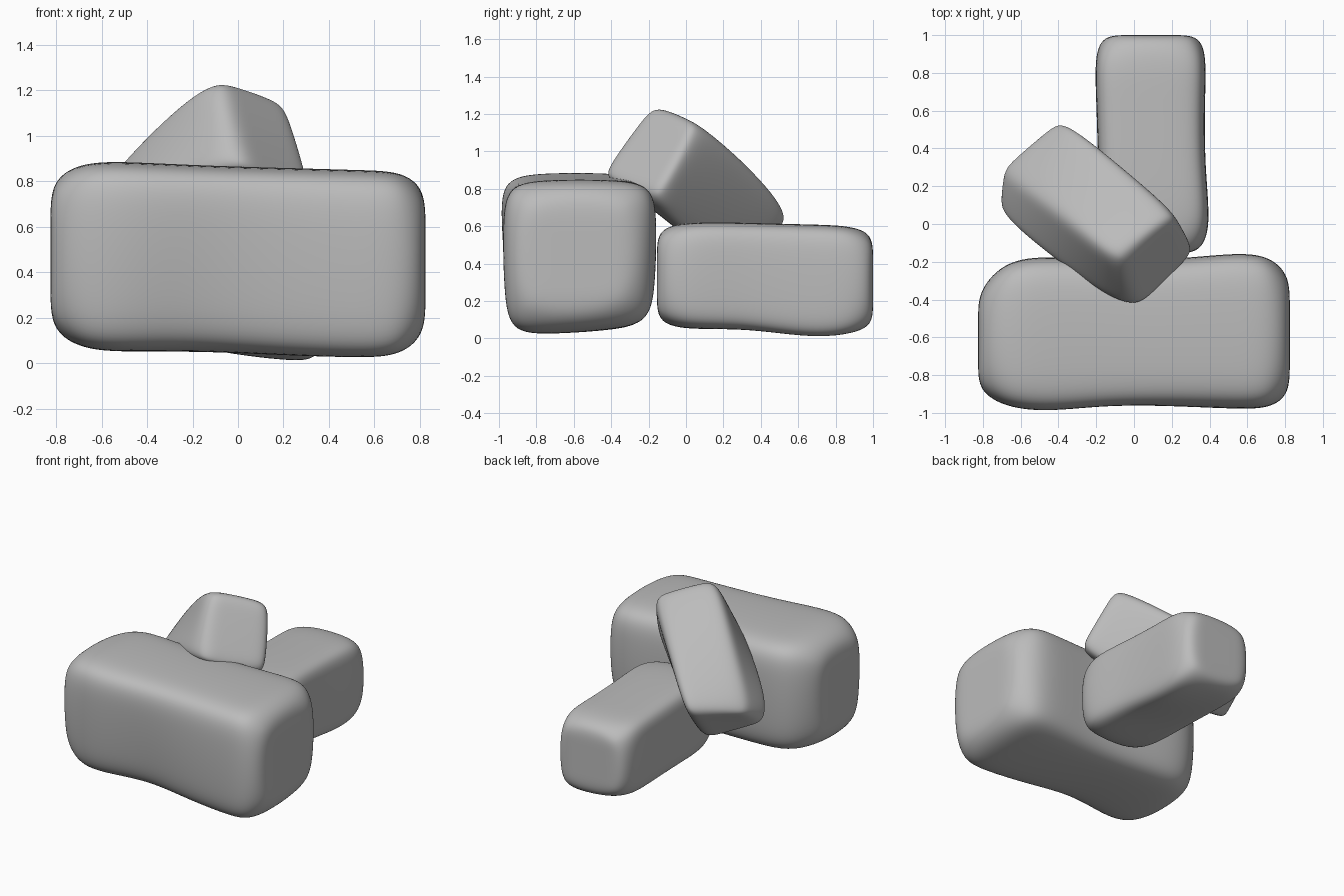
import bpy, bmesh
from mathutils import Vector

cube = bpy.data.objects.get("Cube")
if cube:
    bpy.data.objects.remove(cube, do_unlink=True)

# One plain stone colour
stone = bpy.data.materials.new("stone grey")
stone.use_nodes = True
GREY = (0.5, 0.5, 0.5, 1)
stone.diffuse_color = GREY
stone.node_tree.nodes["Principled BSDF"].inputs["Base Color"].default_value = GREY


def stone_block(name, sections, end_wear, edge_wear, soft=0.27):
    """Loft four-cornered sections into a cage with worn corners, then smooth it."""
    bm = bmesh.new()
    steps = (0, soft, 1 - soft, 1)
    last = len(sections) - 1
    verts = {}

    def vert(i, j, k):
        if (i, j, k) not in verts:
            a, b, c, d = (Vector(p) for p in sections[i])
            u, v = steps[j], steps[k]
            p = a.lerp(b, u).lerp(d.lerp(c, u), v)
            if j in (0, 3) and k in (0, 3):
                p = p.lerp((a + b + c + d) / 4, end_wear if i in (0, last) else edge_wear)
            verts[i, j, k] = bm.verts.new(p)
        return verts[i, j, k]

    def quad(*keys):
        bm.faces.new([vert(*key) for key in keys])

    for a in range(3):
        for b in range(3):
            for i in (0, last):
                quad((i, a, b), (i, a + 1, b), (i, a + 1, b + 1), (i, a, b + 1))
    for i in range(last):
        for a in range(3):
            for s in (0, 3):
                quad((i, a, s), (i, a + 1, s), (i + 1, a + 1, s), (i + 1, a, s))
                quad((i, s, a), (i, s, a + 1), (i + 1, s, a + 1), (i + 1, s, a))
    bmesh.ops.recalc_face_normals(bm, faces=bm.faces)
    mesh = bpy.data.meshes.new(name)
    bm.to_mesh(mesh)
    bm.free()
    mesh.materials.append(stone)
    mesh.shade_smooth()
    obj = bpy.data.objects.new(name, mesh)
    bpy.context.collection.objects.link(obj)
    sub = obj.modifiers.new("rounding", "SUBSURF")
    sub.levels = sub.render_levels = 3


# Large front stone: x, front y (top, bottom), back y, top z, bottom z (front, back)
large = [(-.825, -.90, -.87, -.34, .81, .14, .14),
         (-.68, -.99, -.95, -.18, .89, .04, .07),
         (-.45, -1.02, -.95, -.16, .885, .04, .06),
         (-.15, -.99, -.89, -.18, .87, .05, .05),
         (.20, -.98, -.94, -.18, .86, .02, .05),
         (.55, -.99, -.97, -.14, .85, 0, .06),
         (.72, -.985, -.97, -.16, .845, .01, .07),
         (.825, -.91, -.90, -.26, .77, .11, .14)]
stone_block("large_front_stone",
            [((x, f, t), (x, b, t), (x, b - .02, zb), (x, g, zf)) for x, f, g, b, t, zf, zb in large],
            .22, .07)

# Low rear stone: y, left x, right x, top z, bottom z on each side
rear = [(-.155, -.14, .35, .58, .09, .09),
        (-.02, -.18, .41, .625, .05, .04),
        (.30, -.19, .375, .62, .06, .05),
        (.65, -.20, .375, .61, .06, -.02),
        (.88, -.21, .385, .605, .06, 0),
        (1.0, -.17, .35, .56, .08, .05)]
stone_block("low_rear_stone",
            [((l, y, t), (r, y, t), (r, y, zr), (l, y, zl)) for y, l, r, t, zl, zr in rear],
            .22, .06)

# Leaning stone: upper left, upper right, lower right, lower left corners, raised end first
leaning = [[(-.08, -.19, 1.26), (.22, .06, 1.16), (.35, -.15, .75), (.03, -.47, .86)],
           [(-.17, -.15, 1.25), (.17, .13, 1.12), (.28, -.12, .67), (-.10, -.45, .86)],
           [(-.40, .06, 1.04), (-.08, .35, .94), (-.01, .07, .48), (-.38, -.26, .77)],
           [(-.65, .25, .74), (-.31, .54, .74), (-.28, .24, .32), (-.69, -.01, .58)],
           [(-.71, .30, .62), (-.39, .58, .64), (-.38, .30, .32), (-.73, .08, .46)]]
stone_block("leaning_stone", leaning, .1, .03)
